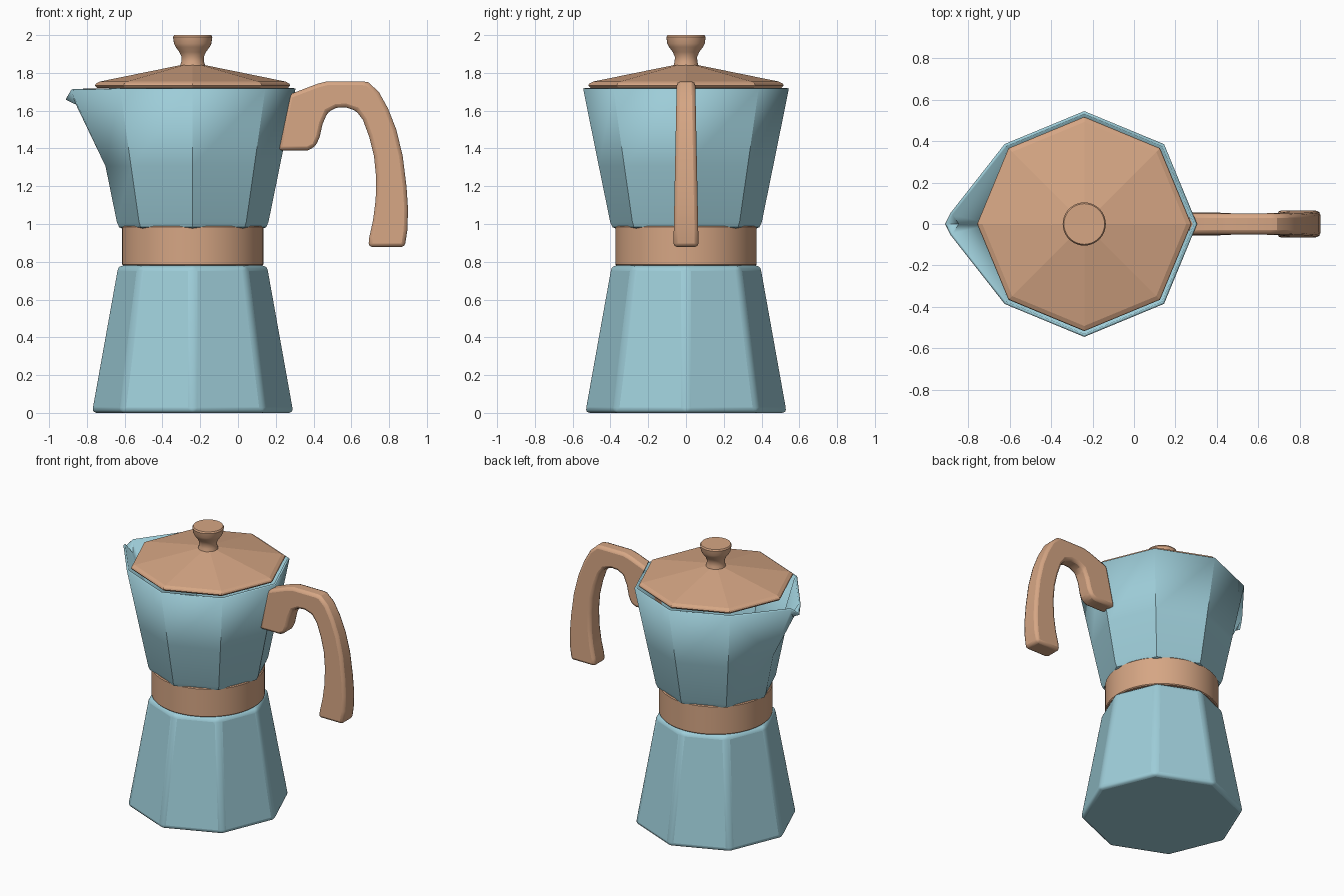
import bpy, bmesh, math

if "Cube" in bpy.data.objects:
    bpy.data.objects.remove(bpy.data.objects["Cube"])

CX = -0.24  # pot axis


def material(name, rgb):
    m = bpy.data.materials.new(name)
    m.diffuse_color = (*rgb, 1)
    m.use_nodes = True
    m.node_tree.nodes["Principled BSDF"].inputs["Base Color"].default_value = m.diffuse_color
    return m


BLUE = material("pale_blue", (0.34, 0.61, 0.69))
TAN = material("tan_wood", (0.67, 0.38, 0.23))


def finish(bm, name, mat, bevel=0, segments=3, angle=30, solid=0):
    bmesh.ops.recalc_face_normals(bm, faces=bm.faces[:])
    me = bpy.data.meshes.new(name)
    bm.to_mesh(me)
    bm.free()
    me.materials.append(mat)
    ob = bpy.data.objects.new(name, me)
    bpy.context.collection.objects.link(ob)
    bpy.ops.object.select_all(action='DESELECT')
    ob.select_set(True)
    bpy.context.view_layer.objects.active = ob
    bpy.ops.object.shade_smooth_by_angle(angle=math.radians(angle))
    if solid:
        s = ob.modifiers.new("wall", 'SOLIDIFY')
        s.thickness, s.offset = solid, -1
    if bevel:
        b = ob.modifiers.new("bevel", 'BEVEL')
        b.width, b.segments = bevel, segments
        b.limit_method, b.angle_limit = 'ANGLE', math.radians(35)
    return ob


def lathe(profile, n, cap_top=True):
    """Stack of n-sided rings from (radius, z) pairs."""
    bm = bmesh.new()
    rings = [[bm.verts.new((CX + r * math.cos(2 * math.pi * i / n),
                            r * math.sin(2 * math.pi * i / n), z))
              for i in range(n)] for r, z in profile]
    for a, b in zip(rings, rings[1:]):
        for i in range(n):
            j = (i + 1) % n
            bm.faces.new((a[i], a[j], b[j], b[i]))
    bm.faces.new(rings[0][::-1])
    if cap_top:
        bm.faces.new(rings[-1])
    return bm, rings


# Octagonal water chamber
bm, _ = lathe([(0.54, 0.003), (0.40, 0.78)], 8)
for v in bm.verts:
    v.co.z = max(v.co.z - 0.003, 0) if v.co.z < 0.1 else v.co.z
finish(bm, "water_chamber", BLUE, bevel=0.028)

# Round waist band
bm, _ = lathe([(0.368, 0.78), (0.374, 0.786), (0.374, 0.984), (0.368, 0.99)], 64)
finish(bm, "waist_band", TAN)

# Upper pot: octagonal shell whose left corner is pulled out into a spout
bm, rings = lathe([(0.355, 0.985), (0.378, 0.993), (0.387, 1.015), (0.447, 1.31)], 8, False)
mid = rings[-1]
top = {i: bm.verts.new((CX + 0.53 * math.cos(i * math.pi / 4),
                        0.53 * math.sin(i * math.pi / 4), 1.72))
       for i in range(8) if i != 4}
for i in (0, 1, 2, 5, 6, 7):
    j = (i + 1) % 8
    bm.faces.new((mid[i], mid[j], top[j], top[i]))
under = bm.verts.new((-0.845, 0, 1.64))
tip = bm.verts.new((-0.905, 0, 1.672))
for i, s in ((3, 1), (5, -1)):
    lip = bm.verts.new((-0.875, s * 0.045, 1.715))
    for tri in ((mid[4], mid[i], top[i]), (mid[4], top[i], lip),
                (mid[4], lip, under), (under, lip, tip)):
        bm.faces.new(tri)
finish(bm, "upper_pot", BLUE, solid=0.015)

# Faceted lid
bm, _ = lathe([(0.505, 1.72), (0.517, 1.733), (0.512, 1.743), (0.492, 1.754),
               (0.06, 1.842)], 8)
finish(bm, "lid", TAN, angle=8)

# Turned lid knob
bm, _ = lathe([(0.067, 1.835), (0.06, 1.86), (0.059, 1.885), (0.07, 1.91),
               (0.09, 1.937), (0.099, 1.955), (0.104, 1.99), (0.098, 2.0)], 40)
finish(bm, "lid_knob", TAN)

# Handle: side outline extruded, slightly wider toward the lower end
outline = [(0.21, 1.39), (0.37, 1.39), (0.41, 1.41), (0.432, 1.46), (0.448, 1.53),
           (0.475, 1.592), (0.52, 1.615), (0.57, 1.618), (0.625, 1.60), (0.662, 1.55),
           (0.695, 1.46), (0.72, 1.36), (0.731, 1.25), (0.729, 1.13), (0.715, 1.02),
           (0.695, 0.93), (0.69, 0.878), (0.883, 0.878), (0.897, 0.97), (0.9, 1.08),
           (0.892, 1.2), (0.872, 1.36), (0.838, 1.5), (0.795, 1.61), (0.745, 1.70),
           (0.69, 1.75), (0.66, 1.755), (0.47, 1.755), (0.42, 1.742), (0.27, 1.685)]
bm = bmesh.new()
sides = [[bm.verts.new((x, s * (0.049 + (1.755 - z) * 0.02), z)) for x, z in outline]
         for s in (-1, 1)]
for side in sides:
    bm.faces.new(side)
for i in range(len(outline)):
    j = (i + 1) % len(outline)
    bm.faces.new((sides[0][i], sides[0][j], sides[1][j], sides[1][i]))
finish(bm, "handle", TAN, bevel=0.02, segments=2)
